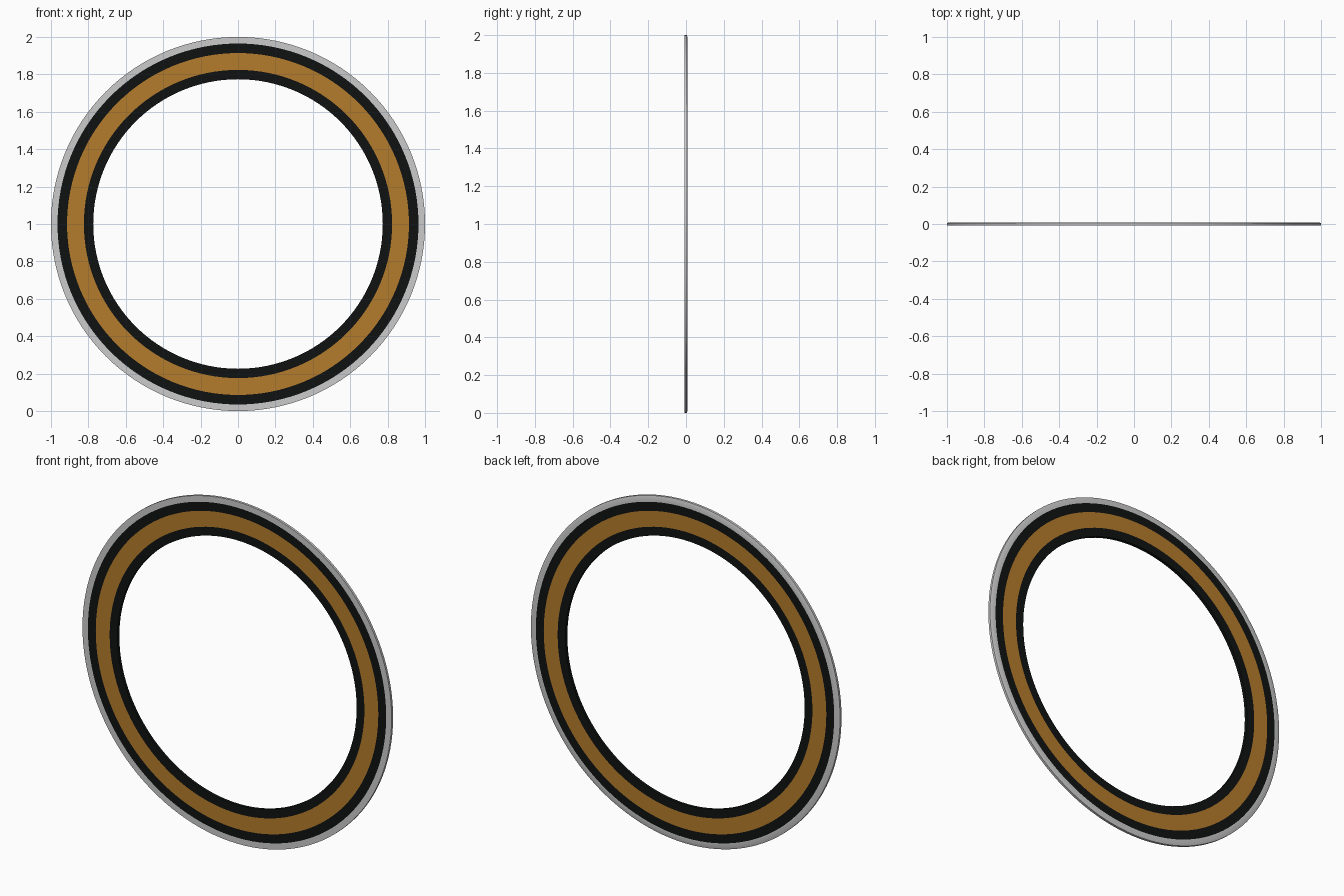
import bpy, bmesh
from math import cos, sin, tau

if "Cube" in bpy.data.objects:
    bpy.data.objects.remove(bpy.data.objects["Cube"])

SIDES = 128


def material(name, rgb):
    m = bpy.data.materials.new(name)
    m.diffuse_color = (*rgb, 1)
    m.use_nodes = True
    m.node_tree.nodes["Principled BSDF"].inputs["Base Color"].default_value = m.diffuse_color
    return m


def ring(name, profile, mat=None):
    """Revolve a closed (radius, y) profile around the y axis at z = 1."""
    bm = bmesh.new()
    loops = []
    for i in range(SIDES):
        a = tau * i / SIDES
        loops.append([bm.verts.new((r * cos(a), y, 1 + r * sin(a))) for r, y in profile])
    n = len(profile)
    for i in range(SIDES):
        p, q = loops[i], loops[(i + 1) % SIDES]
        for j in range(n):
            k = (j + 1) % n
            bm.faces.new((p[j], p[k], q[k], q[j]))
    bmesh.ops.recalc_face_normals(bm, faces=bm.faces)
    me = bpy.data.meshes.new(name)
    bm.to_mesh(me)
    bm.free()
    ob = bpy.data.objects.new(name, me)
    bpy.context.collection.objects.link(ob)
    if mat:
        me.materials.append(mat)
    bpy.context.view_layer.objects.active = ob
    ob.select_set(True)
    bpy.ops.object.shade_smooth_by_angle(angle=0.5)
    ob.select_set(False)


def band(name, r0, r1, mat):
    ring(name, [(r0, -T), (r1, -T), (r1, T), (r0, T)], mat)


T = 0.009
black = material("black", (0.005, 0.006, 0.006))
amber = material("amber", (0.46, 0.2, 0.025))

# grey outer rim, with a small chamfer on the back edge
ring("outer_rim", [(0.965, -T), (1.0, -T), (1.0, 0.005), (0.985, T), (0.965, T)])

# coloured bands, flush with the rim
band("outer_black_band", 0.914, 0.965, black)
band("amber_band", 0.824, 0.914, amber)
band("inner_black_band", 0.774, 0.824, black)
